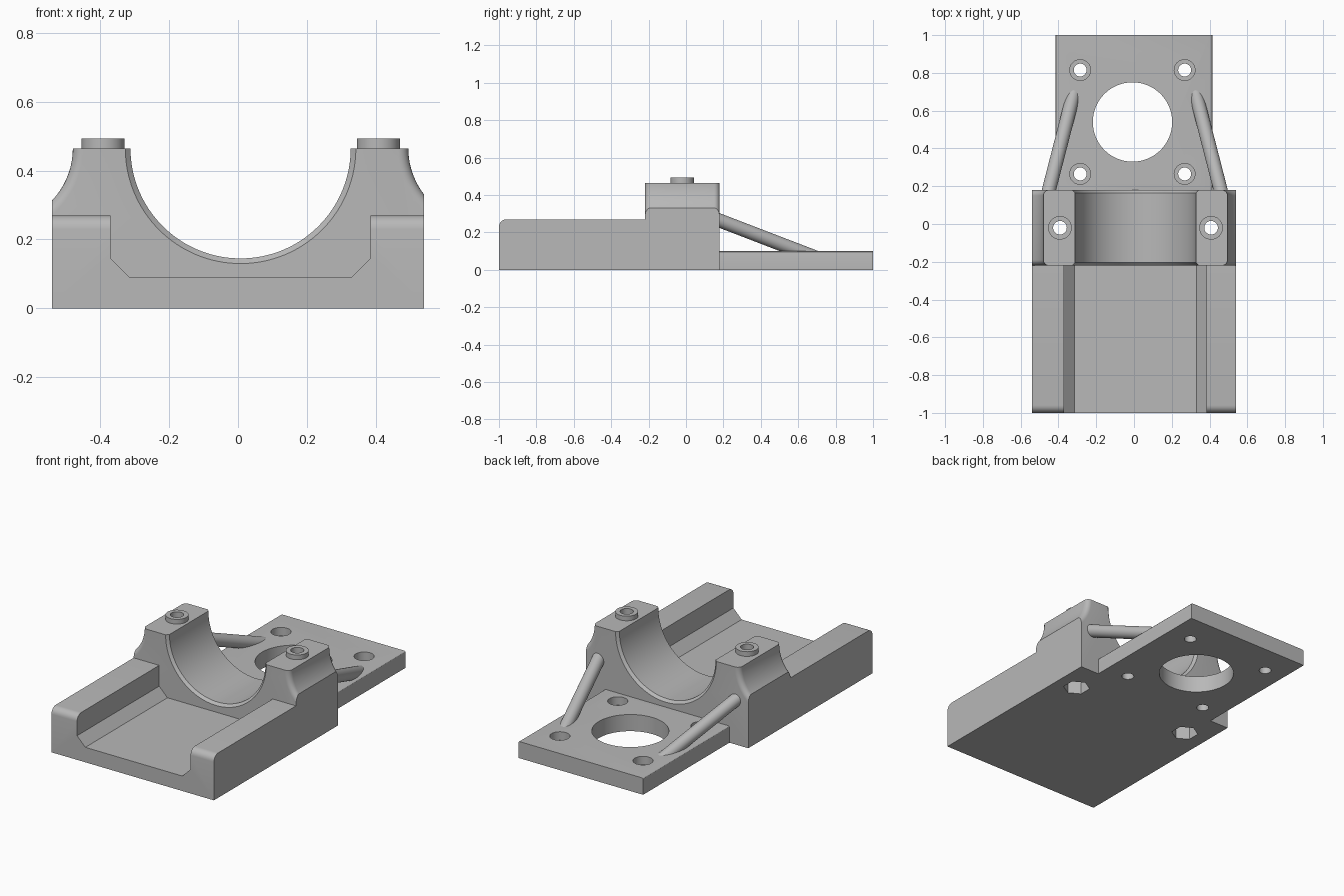
import bpy, bmesh
from math import sin, cos, acos, pi, hypot
from mathutils import Vector

cube = bpy.data.objects.get("Cube")
if cube:
    bpy.data.objects.remove(cube, do_unlink=True)

grey = bpy.data.materials.new("plain_grey")
grey.use_nodes = True
grey.diffuse_color = (0.48, 0.48, 0.48, 1)
grey.node_tree.nodes["Principled BSDF"].inputs["Base Color"].default_value = (0.48, 0.48, 0.48, 1)


def make_object(name, bm):
    bmesh.ops.recalc_face_normals(bm, faces=bm.faces)
    mesh = bpy.data.meshes.new(name)
    bm.to_mesh(mesh)
    bm.free()
    mesh.materials.append(grey)
    obj = bpy.data.objects.new(name, mesh)
    bpy.context.collection.objects.link(obj)
    return obj


def extrude_profile(points, y0, y1):
    """Solid with an x-z outline, running from y0 to y1."""
    bm = bmesh.new()
    face = bm.faces.new([bm.verts.new((x, y0, z)) for x, z in points])
    new = bmesh.ops.extrude_face_region(bm, geom=[face])["geom"]
    bmesh.ops.translate(bm, vec=(0, y1 - y0, 0),
                        verts=[v for v in new if isinstance(v, bmesh.types.BMVert)])
    bmesh.ops.recalc_face_normals(bm, faces=bm.faces)
    return bm


def bevel_where(bm, rule, offset, segments):
    edges = [e for e in bm.edges if rule(e.verts[0].co, e.verts[1].co)]
    bmesh.ops.bevel(bm, geom=edges, offset=offset, segments=segments, profile=0.5,
                    affect='EDGES', clamp_overlap=False)


def rod(name, start, end, radius, sides=48):
    start, end = Vector(start), Vector(end)
    axis = end - start
    bm = bmesh.new()
    bmesh.ops.create_cone(bm, cap_ends=True, segments=sides, radius1=radius,
                          radius2=radius, depth=axis.length)
    turn = axis.to_track_quat('Z', 'Y').to_matrix().to_4x4()
    bmesh.ops.transform(bm, matrix=turn, verts=bm.verts)
    bmesh.ops.translate(bm, vec=(start + end) / 2, verts=bm.verts)
    return make_object(name, bm)


def combine(target, tool, operation):
    """Apply a boolean and discard the tool."""
    tool.hide_render = True
    mod = target.modifiers.new("combine", 'BOOLEAN')
    mod.operation, mod.solver, mod.object = operation, 'EXACT', tool
    bpy.context.view_layer.objects.active = target
    bpy.ops.object.modifier_apply(modifier=mod.name)
    bpy.data.objects.remove(tool, do_unlink=True)


def drill(target, x, y, z0, z1, radius, sides=48):
    combine(target, rod("cutter", (x, y, z0), (x, y, z1), radius, sides), 'DIFFERENCE')


HALF, FRONT, BACK = 0.54, -0.22, 0.18
TOP, RAIL, PLATE = 0.465, 0.27, 0.1
MID, BORE, FLARE = 0.0075, 0.32, 0.22

# Front tray: two rails beside a chamfered channel
tray_outline = [(-HALF, 0), (HALF, 0), (HALF, RAIL), (0.385, RAIL), (0.385, 0.145), (0.33, 0.09),
                (-0.315, 0.09), (-0.37, 0.145), (-0.37, RAIL), (-HALF, RAIL)]
bm = extrude_profile(tray_outline, -1, FRONT)
bevel_where(bm, lambda a, b: max(a.y, b.y) < -0.99 and min(a.z, b.z) > RAIL - 0.01, 0.04, 6)
tray = make_object("front_tray", bm)


# Saddle block: half-round bore with flared outer shoulders
def shoulder(side):
    centre = MID + side * (0.48 + FLARE + MID)
    limit = acos((abs(centre) - HALF) / FLARE)
    return [(centre - side * FLARE * cos(limit * i / 14), TOP - FLARE * sin(limit * i / 14))
            for i in range(15)]


bore = [(MID + BORE * cos(pi * i / 64), TOP - BORE * sin(pi * i / 64)) for i in range(65)]
outline = [(-HALF, 0), (HALF, 0)] + shoulder(1)[::-1] + bore + shoulder(-1)
bm = extrude_profile(outline, FRONT, BACK)


def on_bore(a, b):
    return abs(a.y - b.y) < 0.001 and all(abs(hypot(p.x - MID, p.z - TOP) - BORE) < 0.001 for p in (a, b))


def on_shoulder(a, b):
    return (abs(a.y - b.y) < 0.001 and min(a.z, b.z) > 0.3
            and min(abs(a.x), abs(b.x)) > 0.47 and abs(a.z - b.z) > 0.001)


bevel_where(bm, on_bore, 0.015, 1)
bevel_where(bm, on_shoulder, 0.03, 6)
saddle = make_object("saddle_block", bm)

# Bolt bosses, through holes and nut pockets underneath
for x in (-0.392, 0.408):
    combine(saddle, rod("boss", (x, -0.02, TOP - 0.1), (x, -0.02, 0.493), 0.0625), 'UNION')
    drill(saddle, x, -0.02, -0.1, 0.6, 0.036)
    drill(saddle, x, -0.02, -0.1, 0.1, 0.075, 6)

# Rear mounting plate with a large opening and four counterbored holes
bm = extrude_profile([(-0.415, 0), (0.415, 0), (0.415, PLATE), (-0.415, PLATE)], BACK, 1)
bevel_where(bm, lambda a, b: abs(a.x - b.x) < 0.001 and min(a.z, b.z) > 0.09, 0.01, 3)
plate = make_object("rear_plate", bm)
drill(plate, -0.008, 0.54, -0.1, 0.3, 0.21, 96)
for x in (-0.285, 0.268):
    for y in (0.265, 0.815):
        drill(plate, x, y, -0.1, 0.3, 0.034)
        drill(plate, x, y, 0.05, 0.3, 0.055)

# Slanted braces from the saddle down to the plate
braces = [rod(name, (0.004 + s * 0.475, 0.1, 0.294), (0.004 + s * 0.313, 0.73, 0.052), 0.037)
          for name, s in (("left_brace", 1), ("right_brace", -1))]

# Smooth rounded faces, keep hard edges
bpy.ops.object.select_all(action='DESELECT')
for part in [tray, saddle, plate] + braces:
    part.select_set(True)
    bpy.context.view_layer.objects.active = part
bpy.ops.object.shade_smooth_by_angle(angle=pi / 6)
